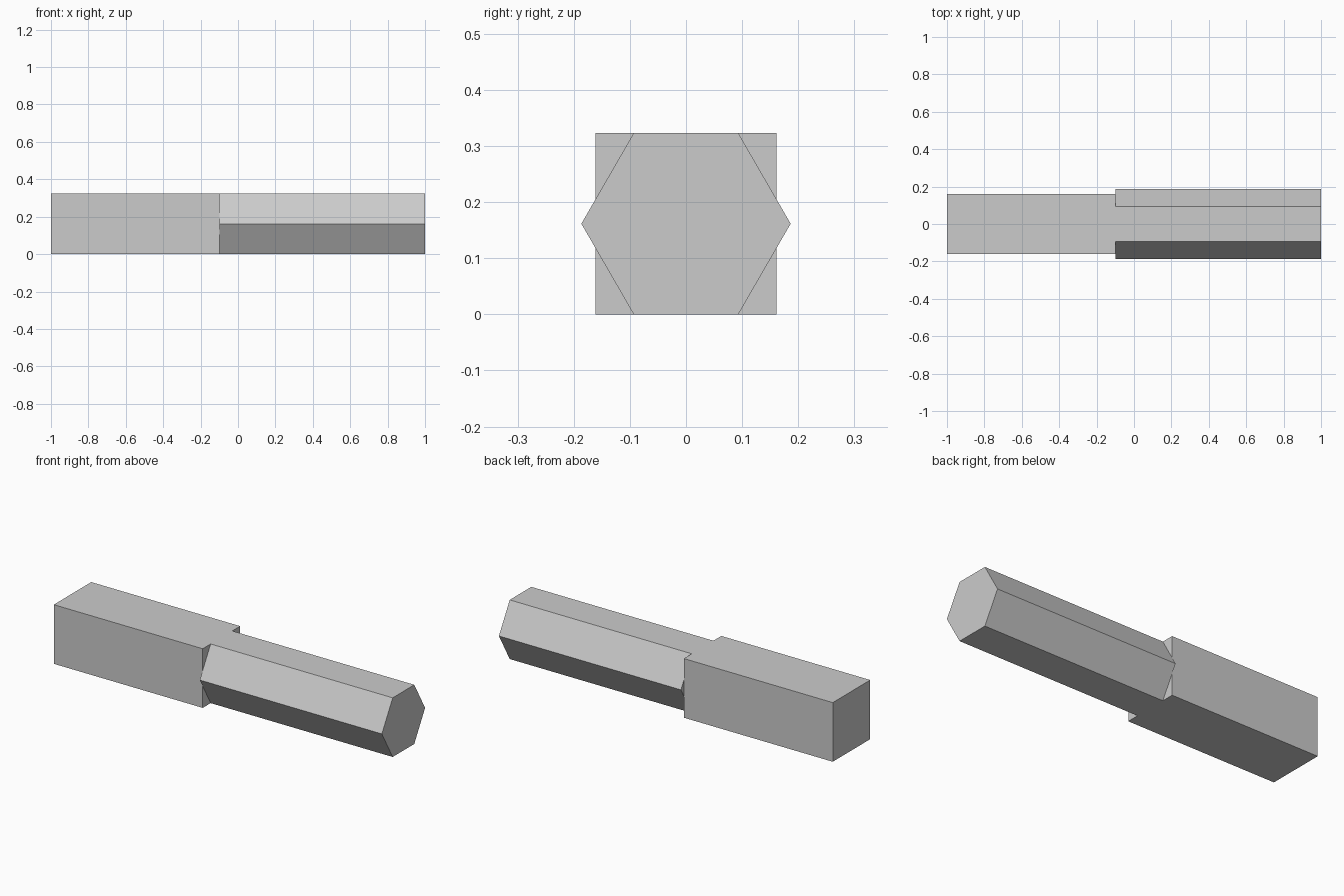
import bpy
import bmesh
from math import cos, sin, pi

cube = bpy.data.objects.get("Cube")
if cube:
    bpy.data.objects.remove(cube, do_unlink=True)

HALF = 0.1615          # half the height shared by both bars
JOINT = -0.10          # where the square bar meets the hexagonal one

grey = bpy.data.materials.new("plain grey")
grey.use_nodes = True
colour = (0.6, 0.6, 0.6, 1)
grey.diffuse_color = colour
grey.node_tree.nodes["Principled BSDF"].inputs["Base Color"].default_value = colour


def bar(name, sides, turn, x0, x1):
    """Extrude a regular polygon, with flat top and bottom, along x."""
    radius = HALF / cos(pi / sides)
    bm = bmesh.new()
    ring = []
    for i in range(sides):
        a = turn + 2 * pi * i / sides
        ring.append(bm.verts.new((x0, radius * cos(a), HALF + radius * sin(a))))
    face = bm.faces.new(ring)
    end = bmesh.ops.extrude_face_region(bm, geom=[face], use_keep_orig=True)
    moved = [v for v in end["geom"] if isinstance(v, bmesh.types.BMVert)]
    bmesh.ops.translate(bm, verts=moved, vec=(x1 - x0, 0, 0))
    bmesh.ops.recalc_face_normals(bm, faces=bm.faces)
    mesh = bpy.data.meshes.new(name)
    bm.to_mesh(mesh)
    bm.free()
    mesh.materials.append(grey)
    obj = bpy.data.objects.new(name, mesh)
    bpy.context.collection.objects.link(obj)
    return obj


# Square shank and hexagonal shaft, end to end
bar("square_shank", 4, pi / 4, -1, JOINT)
bar("hexagonal_shaft", 6, 0, JOINT, 1)
